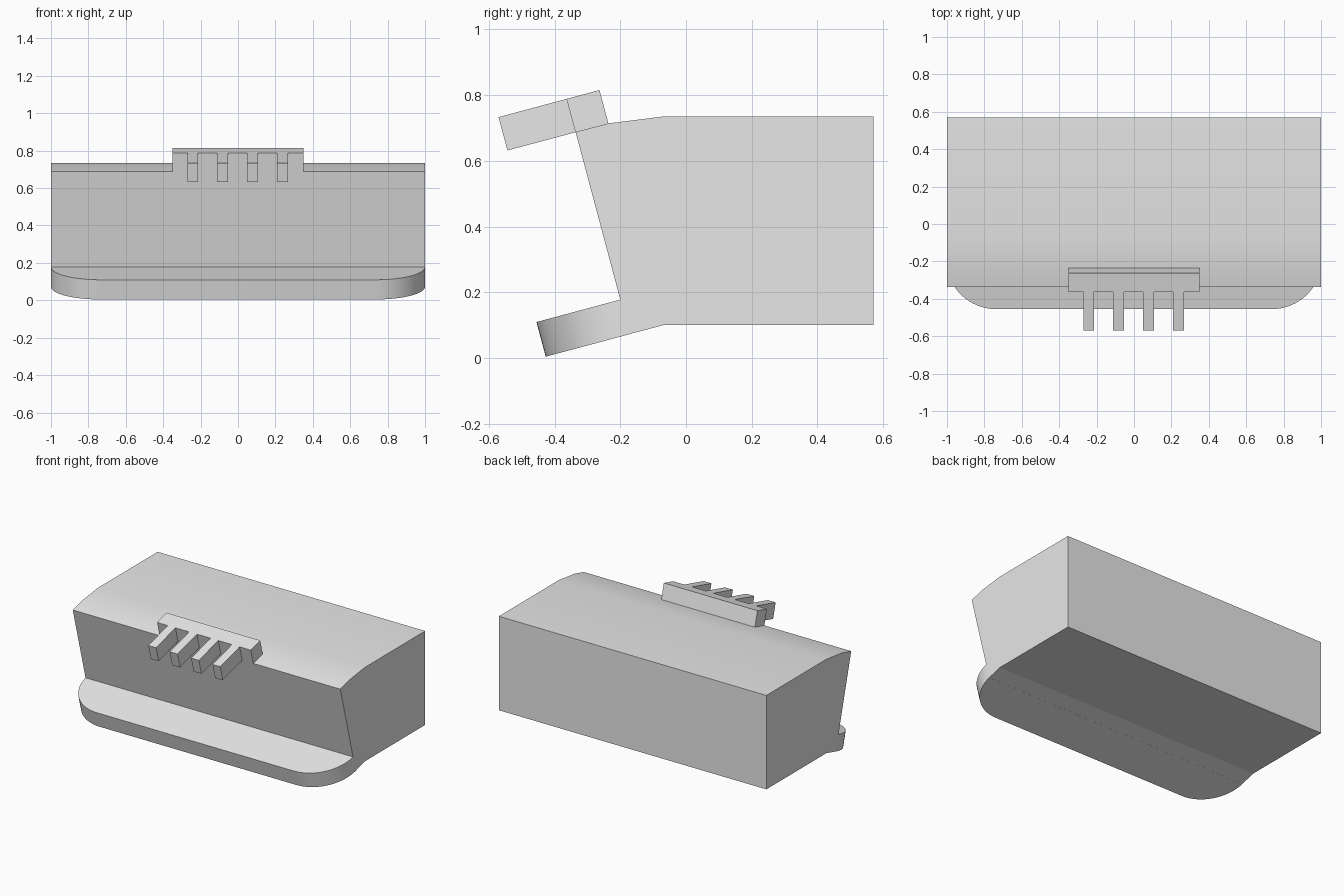
import bpy
import math
from mathutils import Matrix, Vector

cube = bpy.data.objects.get("Cube")
if cube:
    bpy.data.objects.remove(cube, do_unlink=True)

grey = bpy.data.materials.new("plain_grey")
grey.use_nodes = True
grey.diffuse_color = (0.8, 0.8, 0.8, 1)
grey.node_tree.nodes["Principled BSDF"].inputs["Base Color"].default_value = (0.8, 0.8, 0.8, 1)

TILT = math.radians(15)


def prism(name, outline, offset, matrix=None):
    """Extrude a closed outline of 3D points along an offset vector."""
    n = len(outline)
    base = [Vector(p) for p in outline]
    verts = base + [p + Vector(offset) for p in base]
    faces = [list(range(n))[::-1], list(range(n, 2 * n))]
    faces += [[i, (i + 1) % n, n + (i + 1) % n, n + i] for i in range(n)]
    mesh = bpy.data.meshes.new(name)
    mesh.from_pydata(verts, [], faces)
    if matrix:
        mesh.transform(matrix)
    mesh.materials.append(grey)
    obj = bpy.data.objects.new(name, mesh)
    bpy.context.collection.objects.link(obj)
    bpy.ops.object.select_all(action="DESELECT")
    obj.select_set(True)
    bpy.context.view_layer.objects.active = obj
    bpy.ops.object.shade_smooth_by_angle(angle=math.radians(14))
    return obj


def tilted(y, z):
    """Frame at (0, y, z) whose -y axis dips forward by the tilt."""
    return Matrix.Translation((0, y, z)) @ Matrix.Rotation(TILT, 4, "X")


# Body: side profile drawn in y and z, extruded across the full width
profile = [(0.57, 0.10), (0.57, 0.735), (-0.07, 0.735), (-0.236, 0.714),
           (-0.336, 0.688), (-0.2, 0.178), (-0.172, 0.073), (-0.07, 0.10)]
prism("body", [(-1, y, z) for y, z in profile], (2, 0, 0))

# Front lip: tilted slab with quarter-round corners
R = 0.264
STEPS = 16
arc = [(math.cos(a), math.sin(a)) for a in
       (i * math.pi / 2 / STEPS for i in range(STEPS + 1))]
right = [(-1 + R - R * c, -R * s, 0) for c, s in arc]
left = [(-x, y, z) for x, y, z in reversed(right)]
prism("front_lip", right + left, (0, 0, -0.109), tilted(-0.2, 0.178))

# Comb: one bar with four teeth projecting forward, drawn as one outline
BAR, REACH, HALF, TOOTH = 0.104, 0.318, 0.35, 0.029
outline = [(HALF, 0, 0), (-HALF, 0, 0), (-HALF, -BAR, 0)]
for i in range(4):
    c = -0.242 + 0.16 * i
    outline += [(c - TOOTH, -BAR, 0), (c - TOOTH, -REACH, 0),
                (c + TOOTH, -REACH, 0), (c + TOOTH, -BAR, 0)]
outline.append((HALF, -BAR, 0))
prism("comb", outline, (0, 0, 0.105), tilted(-0.236, 0.714))
